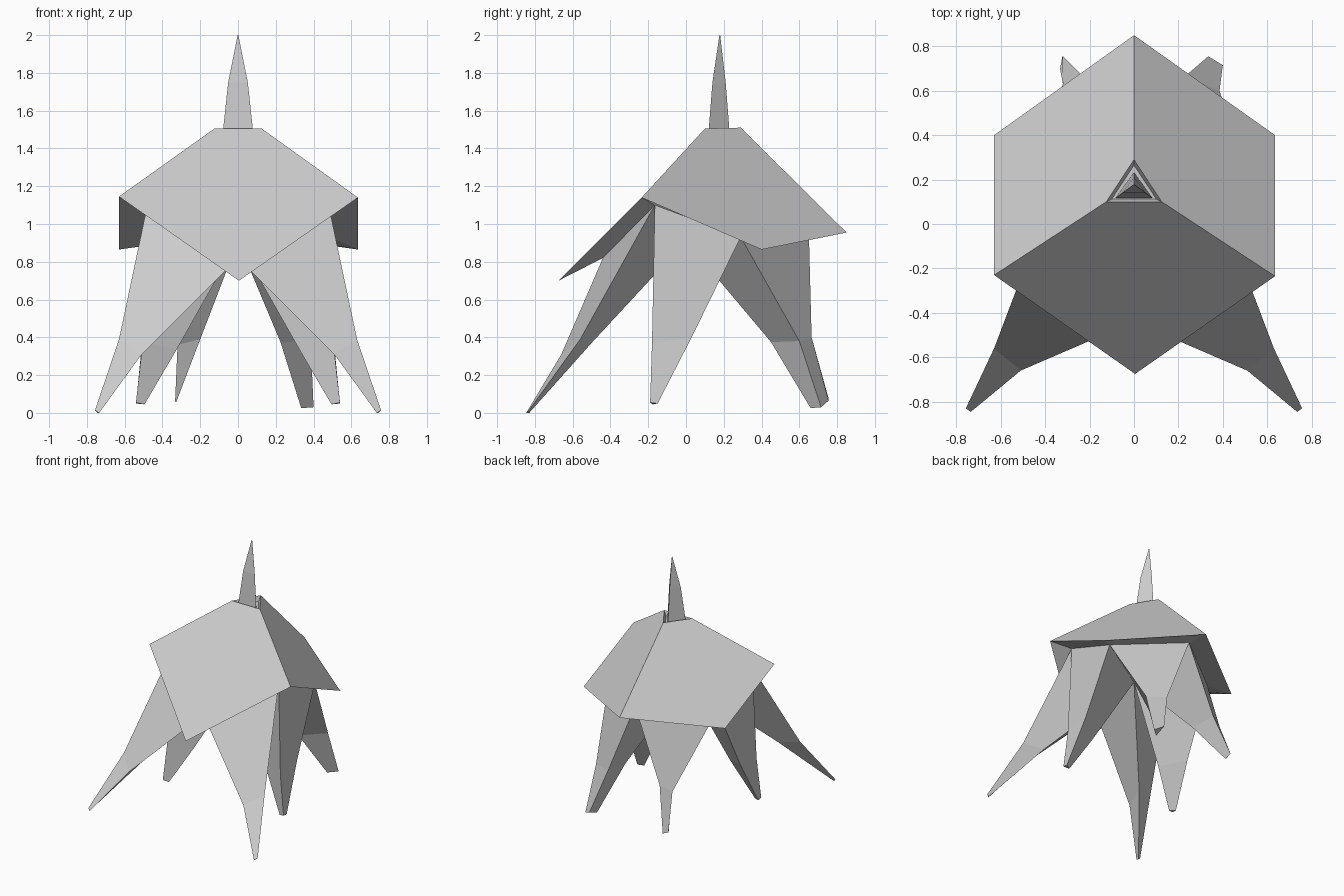
import bpy
from mathutils import Vector

if "Cube" in bpy.data.objects:
    bpy.data.objects.remove(bpy.data.objects["Cube"])


def make_mesh(name, verts, faces):
    mesh = bpy.data.meshes.new(name)
    mesh.from_pydata(verts, [], faces)
    obj = bpy.data.objects.new(name, mesh)
    bpy.context.collection.objects.link(obj)
    # consistent outward normals
    bpy.context.view_layer.objects.active = obj
    bpy.ops.object.mode_set(mode='EDIT')
    bpy.ops.mesh.select_all(action='SELECT')
    bpy.ops.mesh.normals_make_consistent(inside=False)
    bpy.ops.object.mode_set(mode='OBJECT')
    return obj


def triangle_loft(name, sections, cap_start=False):
    """Skin a row of three-point sections and close the far end."""
    n = len(sections)
    verts = [p for s in sections for p in s]
    faces = [(3*k + i, 3*k + (i+1) % 3, 3*k + 3 + (i+1) % 3, 3*k + 3 + i)
             for k in range(n - 1) for i in range(3)]
    faces.append((3*n - 3, 3*n - 2, 3*n - 1))
    if cap_start:
        faces.append((2, 1, 0))
    return make_mesh(name, verts, faces)


def side(points, s):
    return [(x * s, y, z) for x, y, z in points]


# Hood: three slanted panels around a small triangular opening
top = [(-.125, .10, 1.505), (.125, .10, 1.505), (0, .29, 1.51)]
rim = [(.005, -.675, .70), (.635, -.235, 1.14), (.635, .40, .865),
       (0, .85, .955), (-.63, .40, .865), (-.63, -.23, 1.145)]
# Ring under the hood that the legs grow from
front, back = (0, -.44, .82), (0, .65, .97)
out_f, out_b = (.48, -.165, 1.10), (.485, .29, .93)
ring = [front, out_f, out_b, back] + side([out_b, out_f], -1)
centre = (0, 0, .91)
mid = Vector((0, .163, 0))
pit = [(x * .8, mid.y + (y - mid.y) * .8, 1.47) for x, y, z in top]
faces = [(0, 1, 4, 3, 8), (1, 2, 6, 5, 4), (2, 0, 8, 7, 6)]
faces += [(3+i, 3+(i+1) % 6, 9+(i+1) % 6, 9+i) for i in range(6)]
faces += [(i, (i+1) % 3, 15+(i+1) % 3, 15+i) for i in range(3)]
faces += [(15, 16, 17)]
faces += [(9+i, 9+(i+1) % 6, 18) for i in range(6)]
make_mesh("hood", top + rim + ring + pit + [centre], faces)

# Spike on top
triangle_loft("top_spike", [
    [(-.082, .118, 1.47), (.082, .118, 1.47), (0, .232, 1.47)],
    [(-.052, .14, 1.75), (.052, .14, 1.75), (0, .21, 1.75)],
    [(-.002, .177, 2.0), (.002, .177, 2.0), (0, .181, 2.0)]], True)

# Front and middle legs, mirrored
for label, s in (("right", 1), ("left", -1)):
    triangle_loft("front_leg_" + label, [side(p, s) for p in (
        [out_f, front, centre],
        [(.63, -.56, .39), (.51, -.66, .31), (.47, -.50, .37)],
        [(.757, -.83, .015), (.735, -.846, 0), (.742, -.83, 0)])])
    triangle_loft("middle_leg_" + label, [side(p, s) for p in (
        [out_f, out_b, centre],
        [(.505, -.18, .37), (.505, .03, .40), (.325, -.10, .335)],
        [(.54, -.19, .055), (.54, -.15, .05), (.495, -.175, .045)])])

# Rear legs, each with its own bend
triangle_loft("rear_leg_right", [
    [out_b, back, centre],
    [(.385, .60, .38), (.23, .665, .40), (.225, .45, .375)],
    [(.40, .715, .03), (.335, .755, .065), (.335, .66, .025)]])
triangle_loft("rear_leg_left", [
    side([out_b], -1) + [back, centre],
    [(-.32, .63, .36), (-.23, .665, .40), (-.20, .45, .39)],
    [(-.333, .70, .06), (-.322, .757, .07), (-.328, .69, .055)]])
